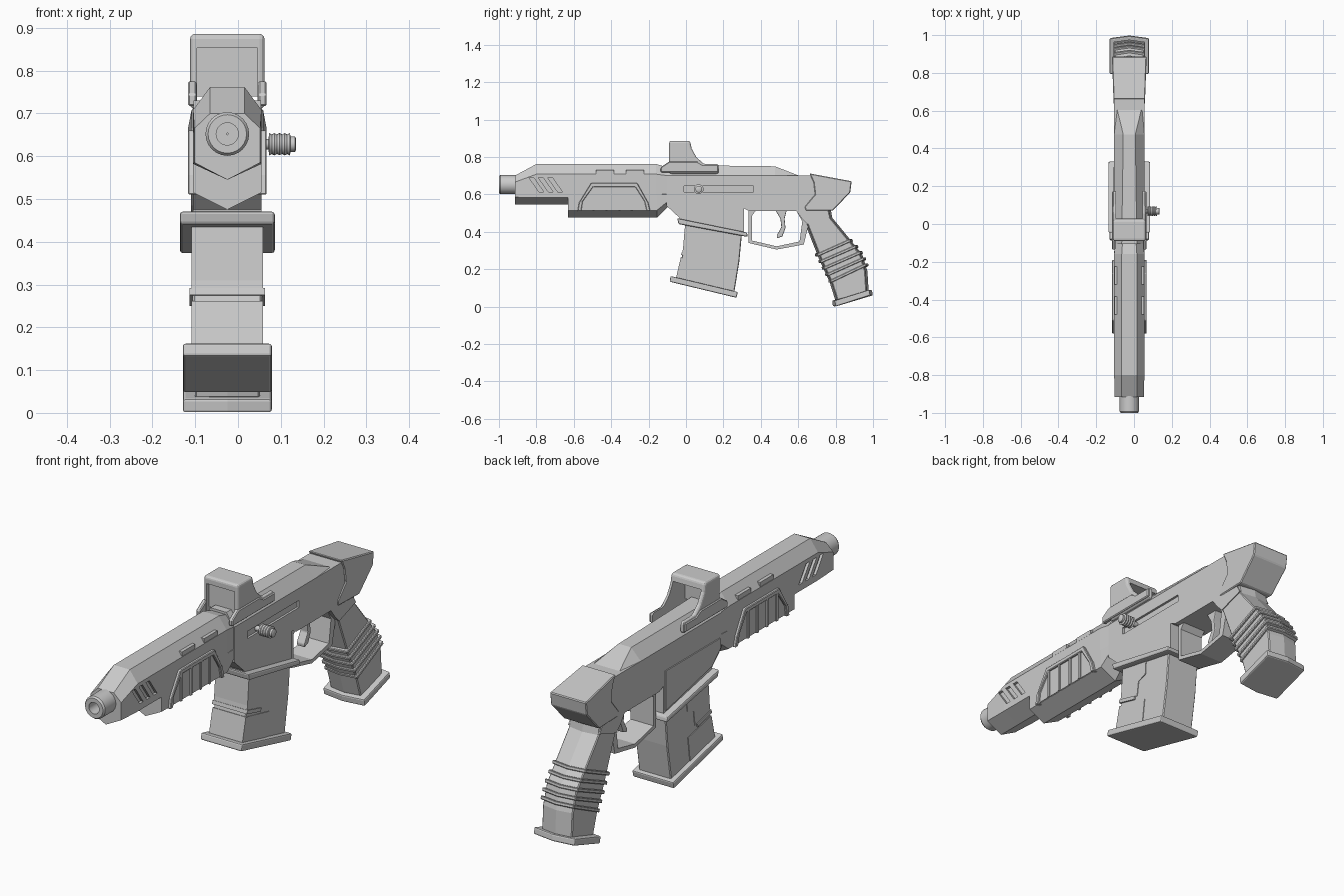
import bpy, bmesh, math

CX = -0.025  # centre plane of the body


def make(name, verts, faces, bevel=0, segs=2, cx=CX):
    me = bpy.data.meshes.new(name)
    me.from_pydata(verts, [], faces)
    bm = bmesh.new()
    bm.from_mesh(me)
    bmesh.ops.recalc_face_normals(bm, faces=bm.faces)
    bm.to_mesh(me)
    bm.free()
    ob = bpy.data.objects.new(name, me)
    ob.location.x = cx
    bpy.context.collection.objects.link(ob)
    if bevel:
        m = ob.modifiers.new("bevel", 'BEVEL')
        m.width, m.segments, m.limit_method = bevel, segs, 'ANGLE'
        m.angle_limit = math.radians(35)
    return ob


def skin(name, rings, closed=False, **kw):
    """Bridge equal rings of points, capping the ends unless closed."""
    n, k = len(rings[0]), len(rings)
    faces = []
    for r in range(k if closed else k - 1):
        a, b = r * n, (r + 1) % k * n
        faces += [(a + i, a + (i + 1) % n, b + (i + 1) % n, b + i) for i in range(n)]
    if not closed:
        faces += [tuple(range(n)), tuple(range((k - 1) * n, k * n))]
    return make(name, [p for r in rings for p in r], faces, **kw)


def prism(name, pts, hw, x0=None, bulge=0, **kw):
    """Side profile (y, z) across the width; hw may depend on y.
    bulge pushes the centre line out: first half of pts forward, rest back."""
    f = hw if callable(hw) else (lambda y: hw)
    left = [(-f(y) if x0 is None else x0, y, z) for y, z in pts]
    right = [(f(y), y, z) for y, z in pts]
    h = len(pts) // 2
    mid = [(0, y + (bulge if i >= h else -bulge), z) for i, (y, z) in enumerate(pts)]
    return skin(name, [left, mid, right] if bulge else [left, right], **kw)


def box(y0, y1, z0, z1):
    return [(y0, z0), (y1, z0), (y1, z1), (y0, z1)]


def loft(name, sections, **kw):
    """Seven-sided body; section = y, top half-width, half-width, top, shoulder, side bottom, keel."""
    rings = []
    for y, t, w, zt, ze, zs, zb in sections:
        rings.append([(-t, y, zt), (t, y, zt), (w, y, ze), (w, y, zs), (0, y, zb), (-w, y, zs), (-w, y, ze)])
    return skin(name, rings, **kw)


def lathe(name, prof, axis, centre, n=24, closed=False, cx=CX):
    rings = []
    for a, r in prof:
        ring = []
        for i in range(n):
            c, s = r * math.cos(i * math.tau / n), r * math.sin(i * math.tau / n)
            ring.append((c, a, centre + s) if axis == 'y' else (a, centre[0] + c, centre[1] + s))
        rings.append(ring)
    ob = skin(name, rings, closed, cx=cx)
    bpy.context.view_layer.objects.active = ob
    ob.select_set(True)
    bpy.ops.object.shade_smooth_by_angle(angle=math.radians(35))
    ob.select_set(False)
    return ob


def cut(target, cutter):
    m = target.modifiers.new("cut", 'BOOLEAN')
    m.object, m.operation, m.solver = cutter, 'DIFFERENCE', 'EXACT'
    cutter.hide_render = True
    cutter.hide_viewport = True


# Barrel tip with a bore
lathe("muzzle", [(-0.90, 0.051), (-0.992, 0.051), (-1.0, 0.045), (-1.0, 0.026), (-0.93, 0.026), (-0.93, 0.002), (-0.90, 0.002)],
      'y', 0.652, closed=True)

# Handguard: upper shell and deeper lower shell
guard = loft("handguard", [(-0.915, 0.04, 0.077, 0.70, 0.665, 0.585, 0.545),
                           (-0.80, 0.04, 0.08, 0.762, 0.708, 0.582, 0.545),
                           (-0.16, 0.04, 0.08, 0.762, 0.708, 0.582, 0.545),
                           (-0.10, 0.036, 0.076, 0.745, 0.70, 0.582, 0.545)])
loft("handguard_lower", [(-0.63, 0.04, 0.08, 0.62, 0.60, 0.515, 0.475),
                         (-0.155, 0.04, 0.08, 0.62, 0.60, 0.515, 0.475),
                         (-0.10, 0.04, 0.078, 0.62, 0.60, 0.56, 0.53)])
for s in (-1, 1):
    for i in range(3):
        y = -0.84 + i * 0.05
        slot = [(y, 0.69), (y + 0.025, 0.69), (y + 0.08, 0.612), (y + 0.055, 0.612)]
        cut(guard, prism("vent_cutter", slot, s * 0.12, x0=s * 0.068))
    # Raised tabs on the upper chamfer
    for y in (-0.48, -0.32):
        prism("chamfer_tab", box(y, y + 0.095, 0.708, 0.73), s * 0.079, x0=s * 0.05)

# Arched side panels with ribs (run through the body to show on both sides)
prism("side_panel_frame", [(-0.58, 0.51), (-0.572, 0.556), (-0.508, 0.66), (-0.26, 0.66), (-0.202, 0.556), (-0.19, 0.51),
                           (-0.21, 0.51), (-0.222, 0.562), (-0.272, 0.64), (-0.496, 0.64), (-0.552, 0.562), (-0.56, 0.51)],
      0.092, bevel=0.003, segs=1)
prism("side_panel", [(-0.57, 0.517), (-0.56, 0.56), (-0.5, 0.65), (-0.265, 0.65), (-0.21, 0.56), (-0.2, 0.517)], 0.083)
for y in (-0.495, -0.425, -0.355, -0.29):
    prism("side_panel_rib", box(y - 0.006, y + 0.006, 0.515, 0.645), 0.089)

# Receiver with magazine well, and its chamfered roof
receiver = prism("receiver", [(-0.105, 0.70), (-0.105, 0.54), (-0.035, 0.475), (-0.03, 0.45), (0.31, 0.38), (0.31, 0.525),
                              (0.34, 0.51), (0.59, 0.51), (0.62, 0.47), (0.65, 0.44), (0.77, 0.48),
                              (0.70, 0.60), (0.675, 0.70)], 0.08)
cut(receiver, prism("slide_slot_cutter", box(-0.01, 0.36, 0.612, 0.645), 0.12, x0=0.07))
loft("receiver_roof", [(-0.105, 0.04, 0.08, 0.757, 0.70, 0.699, 0.699),
                       (0.475, 0.032, 0.08, 0.75, 0.70, 0.699, 0.699),
                       (0.63, 0.07, 0.08, 0.69, 0.685, 0.68, 0.68),
                       (0.675, 0.074, 0.08, 0.68, 0.675, 0.67, 0.67)])
prism("left_cover_plate", [(-0.09, 0.54), (-0.03, 0.485), (0.30, 0.41), (0.30, 0.59), (-0.09, 0.59)], -0.085, x0=-0.075)

# Charging handle on the right
lathe("charging_knob", [(0.03, 0.012), (0.071, 0.012)] +
      [(0.073 + 0.006 * i, 0.026 - 0.003 * (i % 2)) for i in range(9)] +
      [(0.123, 0.018), (0.133, 0.018), (0.136, 0.013)], 'x', (0.068, 0.628), n=20, cx=0)

# Magazine, collar and foot
prism("magazine_collar", [(-0.047, 0.472), (-0.04, 0.441), (0.331, 0.372), (0.326, 0.396)], 0.111, bevel=0.007)
prism("magazine", [(0.0, 0.45), (-0.012, 0.31), (-0.05, 0.15), (0.258, 0.075), (0.285, 0.24), (0.30, 0.40)], 0.081, bevel=0.004, segs=1)
prism("magazine_front_plate", [(-0.004, 0.45), (-0.016, 0.31), (-0.02, 0.288), (0.09, 0.262), (0.10, 0.33),
                               (0.145, 0.345), (0.15, 0.42)], 0.084)
prism("magazine_lower_plate", [(-0.028, 0.262), (-0.054, 0.15), (0.125, 0.11), (0.14, 0.225)], 0.084)
prism("magazine_band", [(-0.022, 0.292), (-0.026, 0.276), (0.075, 0.25), (0.079, 0.266)], 0.088)
prism("magazine_foot", [(-0.082, 0.163), (-0.088, 0.133), (0.270, 0.047), (0.277, 0.078)], 0.104, bevel=0.006)

# Trigger guard loop and trigger
prism("trigger_guard", [(0.335, 0.52), (0.335, 0.34), (0.485, 0.305), (0.63, 0.332), (0.66, 0.46), (0.64, 0.51),
                        (0.59, 0.512), (0.622, 0.455), (0.607, 0.348), (0.485, 0.322), (0.352, 0.353), (0.352, 0.485),
                        (0.372, 0.512), (0.372, 0.52)], 0.058)
prism("trigger", [(0.475, 0.52), (0.505, 0.47), (0.51, 0.425), (0.485, 0.38), (0.487, 0.365), (0.515, 0.375),
                  (0.532, 0.42), (0.527, 0.47), (0.54, 0.52)], 0.02, bevel=0.004)

# Rear cap
prism("rear_cap", [(0.66, 0.712), (0.682, 0.665), (0.69, 0.60), (0.635, 0.535), (0.638, 0.513), (0.785, 0.513),
                   (0.878, 0.61), (0.886, 0.67)], lambda y: 0.083 + 0.035 * (y - 0.64), bevel=0.004, segs=1)

# Grip with wrap-around ridges and a foot
prism("grip", [(0.645, 0.53), (0.65, 0.44), (0.725, 0.25), (0.78, 0.13), (0.81, 0.035),
               (0.965, 0.075), (0.958, 0.19), (0.93, 0.28), (0.77, 0.475), (0.76, 0.53)],
      0.076, bulge=0.012, bevel=0.004, segs=1)
for i in range(5):
    t = i / 4
    yf, zf = 0.70 + 0.072 * t, 0.275 - 0.14 * t
    yr, zr = 0.885 + 0.068 * t - 0.016 * (1 - t) + 0.012 * math.sin(math.pi * t), 0.355 - 0.13 * t
    prism("grip_ridge", [(yf, zf + 0.007), (yf + 0.004, zf - 0.008), (yr + 0.012, zr - 0.008), (yr + 0.008, zr + 0.007)],
          0.084, bulge=0.012, bevel=0.003, segs=1)
prism("grip_foot", [(0.795, 0.032), (0.80, 0.0), (0.985, 0.06), (0.98, 0.09)], 0.104, bulge=0.014, bevel=0.006)

# Reflex sight: hood, pane and mounting rails
hood = prism("sight_hood", [(-0.09, 0.71), (-0.09, 0.886), (0.022, 0.886), (0.03, 0.845), (0.055, 0.80), (0.095, 0.762),
                            (0.175, 0.762), (0.175, 0.71)], 0.087, bevel=0.012, segs=3)
cut(hood, prism("sight_window_cutter", box(-0.2, 0.3, 0.65, 0.853), 0.071))
prism("sight_pane", box(-0.07, -0.06, 0.74, 0.86), 0.075)
for s in (-1, 1):
    prism("sight_rail", [(-0.135, 0.717), (0.172, 0.717), (0.172, 0.757), (0.09, 0.757), (0.06, 0.775), (-0.09, 0.775),
                         (-0.135, 0.745)], s * 0.092, x0=s * 0.072, bevel=0.004, segs=1)
